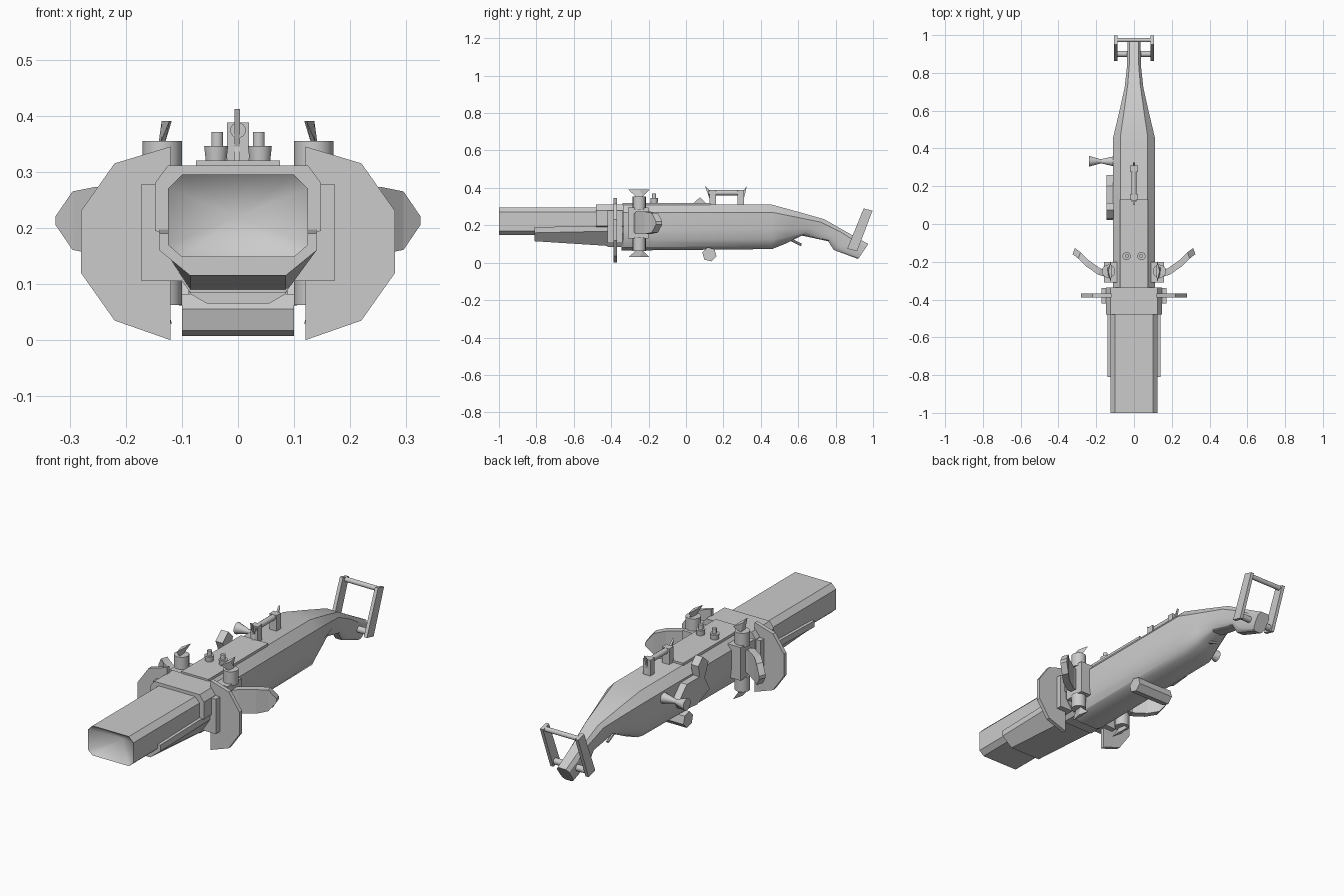
import bpy, bmesh, math
from mathutils import Vector

if "Cube" in bpy.data.objects:
    bpy.data.objects.remove(bpy.data.objects["Cube"])

mat = bpy.data.materials.new("light grey")
mat.diffuse_color = (0.6, 0.6, 0.6, 1)
mat.use_nodes = True
mat.node_tree.nodes["Principled BSDF"].inputs["Base Color"].default_value = mat.diffuse_color


def finish(name, bm, smooth=None):
    bmesh.ops.recalc_face_normals(bm, faces=bm.faces)
    me = bpy.data.meshes.new(name)
    bm.to_mesh(me)
    bm.free()
    me.materials.append(mat)
    ob = bpy.data.objects.new(name, me)
    bpy.context.collection.objects.link(ob)
    if smooth:
        bpy.ops.object.select_all(action='DESELECT')
        ob.select_set(True)
        bpy.context.view_layer.objects.active = ob
        bpy.ops.object.shade_smooth_by_angle(angle=math.radians(smooth))
    return ob


def loft(name, rings, smooth=None, tip=None):
    """Skin equal-length rings; the first end may sink to a tip point."""
    bm = bmesh.new()
    vs = [[bm.verts.new(p) for p in r] for r in rings]
    n = len(vs[0])
    for a, b in zip(vs, vs[1:]):
        for i in range(n):
            j = (i + 1) % n
            bm.faces.new((a[i], a[j], b[j], b[i]))
    if tip:
        t = bm.verts.new(tip)
        for i in range(n):
            bm.faces.new((vs[0][i], vs[0][(i + 1) % n], t))
    else:
        bm.faces.new(vs[0])
    bm.faces.new(vs[-1])
    return finish(name, bm, smooth)


def box(name, x0, x1, y0, y1, z0, z1):
    c = [(x0, y0), (x1, y0), (x1, y1), (x0, y1)]
    return loft(name, [[(x, y, z) for x, y in c] for z in (z0, z1)])


def side_plate(name, pts, x0, x1):
    """Extrude a (y, z) outline along x."""
    return loft(name, [[(x, y, z) for y, z in pts] for x in (x0, x1)])


def rod(name, p, q, r0, r1=None, n=12, smooth=40):
    p, q = Vector(p), Vector(q)
    d = (q - p).normalized()
    u = d.orthogonal().normalized()
    v = d.cross(u)
    rings = []
    for c, r in ((p, r0), (q, r0 if r1 is None else r1)):
        rings.append([c + r * (math.cos(2 * math.pi * i / n) * u
                               + math.sin(2 * math.pi * i / n) * v) for i in range(n)])
    return loft(name, rings, smooth)


def mirrored(half):
    return half + [(-x, z) for x, z in reversed(half)]


# Main body and curved stock: (top y, top z, bottom y, bottom z, half width)
section = mirrored([(.66, 1), (1, .83), (1, .45), (.93, .22), (.77, .07), (.5, 0)])
stations = [(-.345, .31, -.345, .065, .11), (.46, .31, .46, .073, .11),
            (.60, .272, .54, .105, .079), (.74, .232, .62, .145, .05),
            (.84, .175, .76, .115, .038), (.92, .13, .79, .068, .036),
            (.975, .10, .92, .02, .034)]
loft("body", [[(w * fx, yb + (yt - yb) * f, zb + (zt - zb) * f) for fx, f in section]
              for yt, zt, yb, zb, w in stations], 32)

# Upper barrel with a sunken muzzle
bar = mirrored([(.1, .295), (.125, .27), (.125, .17), (.1, .148)])
loft("upper_barrel", [[(x, y, z) for x, z in bar] for y in (-1, -.4)], 35,
     tip=(0, -.9, .22))

# Lower barrel, sloping down toward the body
loft("lower_barrel", [[(x, y, z) for x, z in mirrored(
    [(.14, zt), (.14, zt - .03), (.085, zb)])]
    for y, zt, zb in ((-.81, .19, .115), (-.34, .2, .085))], 25)

# Collar joining the barrels to the body
collar = mirrored([(.125, .311), (.148, .28), (.148, .195), (.135, .19)])
loft("collar", [[(x, y, z) for x, z in collar] for y in (-.48, -.335)])
loft("collar_lower", [[(x, y, z) for x, z in mirrored(
    [(.14, .2), (.14, .16), (.085, .085)])] for y in (-.42, -.335)])

# Flat top rail
box("top_rail", -.075, .075, -.34, .13, .305, .32)

for s, side in ((1, "right"), (-1, "left")):
    # Shield plate
    outline = [(.12, 0), (.22, .035), (.28, .12), (.28, .23), (.22, .315), (.12, .345)]
    loft(side + "_shield", [[(s * x, y, z) for x, z in outline] for y in (-.388, -.368)])
    # Mounting blocks
    box(side + "_shield_block", s * .1, s * .172, -.42, -.34, .105, .278)
    box(side + "_pod_bracket", s * .09, s * .16, -.31, -.2, .13, .295)
    # Bent wing: (x, y, low z, high z, cut length) stations
    wing = []
    for x, y, h, e in ((.14, -.265, .045, 0), (.19, -.25, .06, 0),
                       (.255, -.205, .06, 0), (.295, -.165, .052, 0),
                       (.325, -.142, .008, 0)):
        wing.append([(s * x, y - .018, .213 - h), (s * x, y - .018, .213 + h),
                     (s * (x - .012), y + .015, .213 + h),
                     (s * (x - .012), y + .015, .213 - h)])
    loft(side + "_wing", wing)
    # Vertical thrusters with flared fins, above and below
    for end, za, zb, zc in (("upper", .285, .355, .391), ("lower", .135, .063, .03)):
        rod(f"{side}_{end}_thruster", (s * .135, -.25, za), (s * .135, -.25, zb), .035, n=16)
        loft(f"{side}_{end}_fin",
             [[(s * (.133 + a), -.25 - b, zb), (s * (.137 + a), -.25 + b, zb),
               (s * (.137 - a), -.25 + b, zb), (s * (.133 - a), -.25 - b, zb)]
              if k == 0 else
              [(s * .122, -.308, zc), (s * .136, -.25, zc), (s * .122, -.195, zc),
               (s * .118, -.25, zc)]
              for k, a, b in ((0, .004, .02), (1, 0, 0))])
    # Small studs on the rail
    rod(side + "_stud_base", (s * .039, -.17, .318), (s * .039, -.17, .346), .019, .022)
    rod(side + "_stud", (s * .037, -.17, .345), (s * .037, -.17, .371), .011)
    # Stock frame post
    side_plate(side + "_stock_post", [(.862, .075), (.95, .29), (.997, .278), (.915, .062)],
               s * .088, s * .105)

# Stock frame cross bars
rod("stock_bar_top", (-.1, .974, .272), (.1, .974, .272), .012)
rod("stock_bar_bottom", (-.1, .9, .085), (.1, .9, .085), .016)

# Sight: two posts, a tube and pointed blades at each end
for y, name in ((.143, "front"), (.292, "rear")):
    box(name + "_sight_post", -.02, .02, y - .017, y + .017, .30, .388)
rod("sight_tube", (0, .12, .374), (0, .31, .374), .014)
for y, d, name in ((.125, -.024, "front"), (.31, .016, "rear")):
    side_plate(name + "_sight_blade", [(y + d, .412), (y, .345), (y + d * .2, .32),
                                       (y - d * .3, .38)], -.006, .004)

# Hexagonal cross cylinder under the body
rod("under_cylinder", (-.1, .125, .045), (.1, .125, .045), .039, n=6, smooth=None)

# Trigger
rod("trigger", (0, .55, .128), (0, .617, .095), .007, n=8)

# Left side lever and its hourglass knob
side_plate("left_lever", [(.03, .31), (.075, .35), (.11, .315), (.10, .26), (.20, .26),
                          (.26, .20), (.22, .14), (.12, .13), (.02, .17), (.06, .24)],
           -.145, -.105)
rod("knob_outer", (-.237, .332, .235), (-.175, .332, .235), .029, .011)
rod("knob_inner", (-.175, .332, .235), (-.10, .332, .235), .011, .029)
